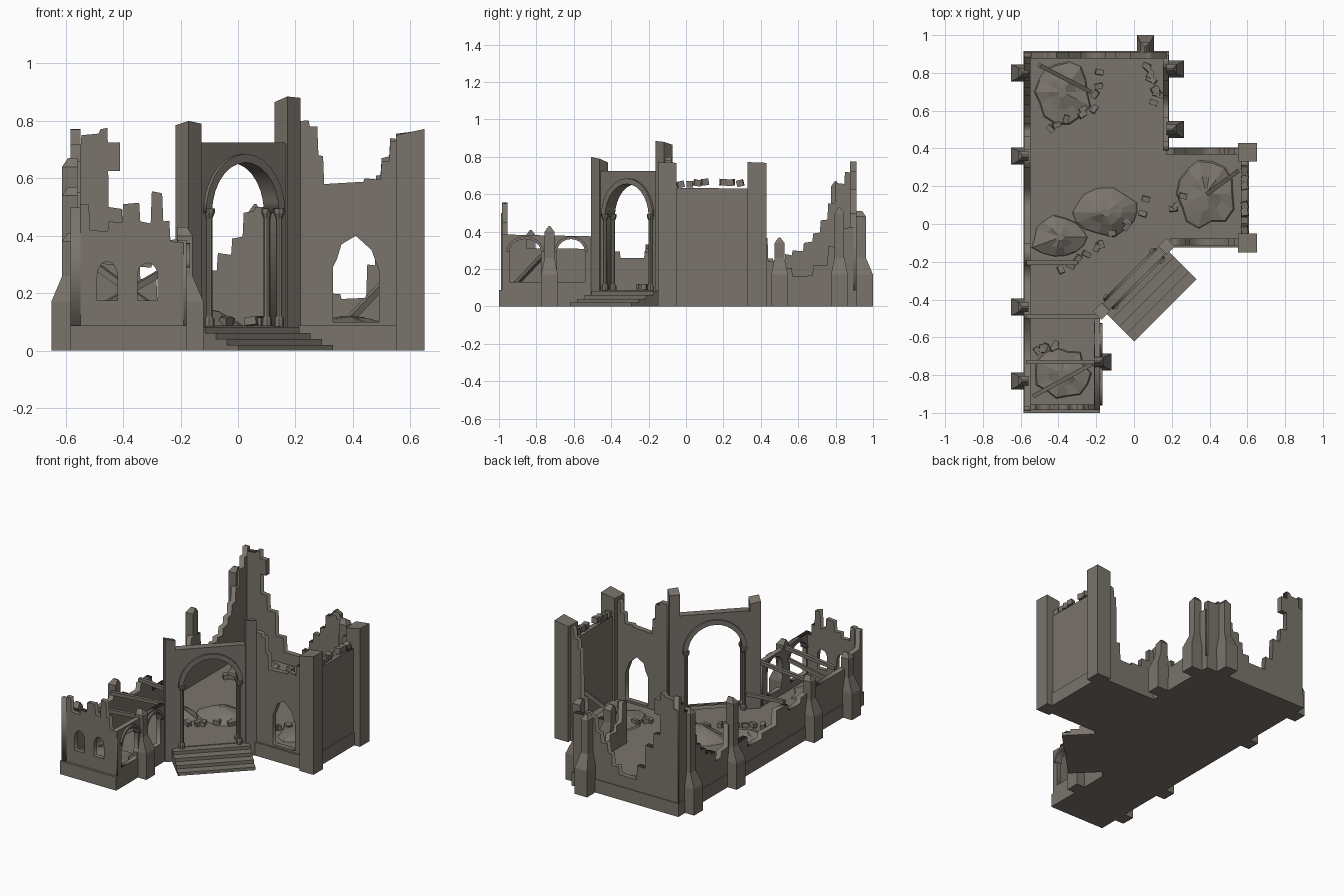
import bpy, bmesh, math, random
from mathutils import Matrix, Vector

if "Cube" in bpy.data.objects:
    bpy.data.objects.remove(bpy.data.objects["Cube"])

random.seed(4)
stone = bpy.data.materials.new("weathered_stone")
stone.diffuse_color = (0.195, 0.175, 0.148, 1)
stone.use_nodes = True
stone.node_tree.nodes["Principled BSDF"].inputs["Base Color"].default_value = stone.diffuse_color


def add(name, bm):
    bmesh.ops.recalc_face_normals(bm, faces=bm.faces)
    me = bpy.data.meshes.new(name)
    bm.to_mesh(me)
    bm.free()
    me.materials.append(stone)
    ob = bpy.data.objects.new(name, me)
    bpy.context.collection.objects.link(ob)
    return ob


def loft(name, rings, caps=True):
    """Skin between rings of equal point count."""
    bm = bmesh.new()
    vs = [[bm.verts.new(p) for p in r] for r in rings]
    n = len(vs[0])
    for a, b in zip(vs, vs[1:]):
        for i in range(n):
            bm.faces.new((a[i], a[(i + 1) % n], b[(i + 1) % n], b[i]))
    if caps:
        bm.faces.new(vs[0])
        bm.faces.new(vs[-1])
    return add(name, bm)


def box(name, loc, size, rot=(0, 0, 0)):
    bm = bmesh.new()
    bmesh.ops.create_cube(bm, size=1)
    m = Matrix.Translation(loc)
    for a, ax in zip(rot, 'XYZ'):
        m = m @ Matrix.Rotation(a, 4, ax)
    bm.transform(m @ Matrix.Diagonal((*size, 1)))
    return add(name, bm)


def slab(name, origin, d, loops, thick):
    """Upright panel: outlines in (distance along d, z), inner loops are holes."""
    cu = bpy.data.curves.new(name, 'CURVE')
    cu.dimensions = '2D'
    cu.fill_mode = 'BOTH'
    cu.extrude = thick / 2
    for lp in loops:
        sp = cu.splines.new('POLY')
        sp.points.add(len(lp) - 1)
        for p, (s, z) in zip(sp.points, lp):
            p.co = (s, z, 0, 1)
        sp.use_cyclic_u = True
    tmp = bpy.data.objects.new(name + "_outline", cu)
    bpy.context.collection.objects.link(tmp)
    bpy.context.view_layer.update()
    me = bpy.data.meshes.new_from_object(tmp.evaluated_get(bpy.context.evaluated_depsgraph_get()))
    bpy.data.objects.remove(tmp)
    dx, dy = d
    bm = bmesh.new()
    bm.from_mesh(me)
    bm.transform(Matrix(((dx, 0, dy, origin[0]), (dy, 0, -dx, origin[1]), (0, 1, 0, 0), (0, 0, 0, 1))))
    bmesh.ops.remove_doubles(bm, verts=bm.verts, dist=0.0005)
    return add(name, bm)


def arc(c, hw, spring, rise, n=14):
    return [(c + hw * math.cos(math.pi * i / n), spring + rise * math.sin(math.pi * i / n)) for i in range(n + 1)]


def opening(c, hw, z0, spring, apex):
    return [(c - hw, z0), (c + hw, z0)] + arc(c, hw, spring, apex - spring)


def ring(c, hw, spring, rise, t):
    return arc(c, hw, spring, rise) + arc(c, hw + t, spring, rise + t)[::-1]


def ruin(steps, end, z0=0.06):
    """Broken stepped wall outline: each (s, z) holds its height to the next s."""
    pts = []
    for i, (s, z) in enumerate(steps):
        e = steps[i + 1][0] if i + 1 < len(steps) else end
        pts += [(s, z), (e - 0.004, z + random.uniform(-.008, .008))]
    return [(steps[0][0], z0)] + pts + [(end - 0.004, z0)]


X, Y = (1, 0), (0, 1)
r = math.sqrt(0.5)
T = (r, r)          # along the diagonal gate
G = (0, -0.29)      # gate centre


def gate(t, o, z):
    return (G[0] + r * t + r * o, G[1] + r * t - r * o, z)


# plinth and floor
plan = [(-.585, -1), (-.18, -1), (-.18, -.5), (.19, -.125), (.61, -.125), (.61, .405), (.185, .405), (.185, .915), (-.585, .915)]
loft("plinth", [[(x, y, z) for x, y in plan] for z in (0, .087)])

# ruined walls
slab("west_wall", (-.565, 0), Y, [ruin([(-.99, .5), (-.96, .38), (-.85, .31), (-.5, .33), (-.44, .3), (-.35, .26),
     (-.22, .3), (-.1, .21), (.05, .18), (.2, .25), (.3, .4), (.4, .26), (.47, .22), (.53, .28), (.57, .3), (.63, .34),
     (.68, .39), (.72, .46), (.76, .55), (.8, .66), (.85, .72), (.88, .77)], .91)], .035)
slab("north_wall", (0, .893), X, [ruin([(-.58, .69), (-.545, .75), (-.48, .77), (-.45, .5), (-.4, .4), (-.34, .25),
     (-.28, .16), (-.15, .21), (-.1, .28), (-.07, .34), (-.02, .39), (.02, .48), (.06, .5), (.1, .48)], .18)], .035)
box("broken_arch_stub", (-.435, .893, .675), (.05, .035, .1))
slab("nave_east_wall", (.168, 0), Y, [ruin([(.39, .36), (.44, .24), (.5, .2), (.57, .16), (.68, .22), (.76, .32), (.82, .42)], .9)], .03)
slab("annex_front_wall", (0, -.97), X, [ruin([(-.55, .51), (-.515, .42), (-.45, .45), (-.4, .51), (-.34, .45), (-.3, .555),
     (-.26, .45), (-.235, .38)], -.185), opening(-.455, .035, .175, .26, .31), opening(-.315, .035, .175, .26, .305)], .03)
slab("annex_east_wall", (-.195, 0), Y, [[(-.985, .06), (-.49, .06), (-.49, .375), (-.985, .385)],
     opening(-.86, .085, .13, .29, .36), opening(-.615, .075, .13, .29, .36)], .03)
for c, h in ((-.86, .085), (-.615, .075)):
    slab("annex_arch_trim", (-.19, 0), Y, [ring(c, h, .29, .07, .015)], .045)
slab("porch_wall", (0, -.095), X, [ruin([(.19, .8), (.25, .78), (.28, .68), (.3, .58), (.44, .6), (.5, .66), (.53, .73)], .58),
     [(.33, .1), (.49, .1), (.49, .28), (.465, .35), (.41, .4), (.36, .37), (.345, .32), (.33, .29)]], .035)
slab("wing_east_wall", (.585, 0), Y, [[(-.1, .06), (.38, .06), (.38, .63), (-.1, .635)]], .035)
slab("wing_north_wall", (0, .385), X, [ruin([(.17, .34), (.22, .26), (.28, .2), (.36, .18), (.45, .3), (.48, .61), (.5, .67), (.53, .74)], .58)], .035)

# gate arch between the two diagonal piers
slab("gate_arch_wall", G, T, [[(-.22, .06), (-.18, .06)] + arc(0, .18, .48, .18)[::-1] + [(.18, .06), (.22, .06), (.22, .715), (.2, .725), (-.2, .725), (-.22, .715)]], .05)
slab("gate_arch_trim", G, T, [ring(0, .165, .48, .175, .03)], .075)
for s in (-1, 1):
    for o in (-.03, .03):
        def disc(rad, z):
            return [gate(s * .172 + rad * math.cos(a * math.pi / 4), o + rad * math.sin(a * math.pi / 4), z) for a in range(8)]
        loft("gate_column", [disc(q, z) for q, z in ((.018, .085), (.018, .11), (.011, .12), (.011, .46), (.02, .48), (.02, .495))])


# piers with sloping broken tops
def pier(name, corners, tops):
    loft(name, [[(x, y, 0) for x, y in corners], [(x, y, z) for (x, y), z in zip(corners, tops)]])


for t, tops in ((-.243, (.785, .8, .79, .77)), (.243, (.865, .885, .88, .865))):
    pier("gate_pier", [gate(t + a, b, 0)[:2] for a, b in ((-.032, -.032), (-.032, .032), (.032, .032), (.032, -.032))], tops)
for y in (-.1, .38):
    pier("wing_corner_pier", [(.55, y - .05), (.65, y - .05), (.65, y + .05), (.55, y + .05)], (.75, .772, .768, .755))

# bottle shaped buttresses
for x, y, dx, dy, h in ((-.57, .8, -1, 0, .64), (-.57, .36, -1, 0, .54), (-.57, -.44, -1, 0, .38), (-.57, -.83, -1, 0, .38),
                        (-.2, -.73, 1, 0, .4), (.185, .82, 1, 0, .5), (.185, .5, 1, 0, .34), (.06, .92, 0, 1, .48)):
    rings = []
    for z, d, w in ((0, .08, .045), (.17, .08, .045), (.26, .042, .026), (h, .042, .026), (h + .03, .022, .004)):
        rings.append([(x + dx * q + dy * p, y + dy * q + dx * p, z) for q, p in ((-.012, -w), (d, -w), (d, w), (-.012, w))])
    loft("buttress", rings)

# entrance steps
for i in range(4):
    a, b, z = -.01, .07 + .055 * i, .083 - .021 * i
    loft("entrance_step", [[gate(t, o, h) for t, o in ((-.233, a), (.233, a), (.233, b), (-.233, b))] for h in (0, z)])


# earth mounds on the floor
def mound(cx, cy, rx, ry, h):
    n = 14
    jit = [random.uniform(.85, 1.1) for _ in range(n)]
    rings = []
    for k, z in ((1, .08), (.92, .095), (.5, .09 + h * .6), (.15, .09 + h)):
        rings.append([(cx + rx * k * jit[i] * math.cos(i * math.tau / n), cy + ry * k * jit[i] * math.sin(i * math.tau / n),
                       z + (random.uniform(-.012, .012) if k == .5 else 0)) for i in range(n)])
    loft("earth_mound", rings)


for m in ((-.38, .7, .16, .17, .03), (-.39, -.07, .16, .12, .05), (-.15, .06, .2, .13, .06), (.38, .16, .16, .18, .03), (-.38, -.79, .15, .14, .025)):
    mound(*m)


# fallen and hanging timbers
def beam(a, b, w=.022):
    a, b = Vector(a), Vector(b)
    d = b - a
    bm = bmesh.new()
    bmesh.ops.create_cube(bm, size=1)
    bm.transform(Matrix.Translation((a + b) / 2) @ d.to_track_quat('Z', 'Y').to_matrix().to_4x4() @ Matrix.Diagonal((w, w, d.length, 1)))
    add("timber_beam", bm)


for a, b in (((-.57, -.49, .34), (-.18, -.49, .37)), ((-.57, -.73, .34), (-.18, -.73, .38)), ((-.57, -.205, .32), (-.3, -.205, .3)),
             ((-.53, -.91, .12), (-.22, -.74, .3)), ((-.5, .84, .3), (-.23, .7, .1)), ((.39, .16, .11), (.55, .28, .28))):
    beam(a, b)

# scattered rubble blocks, following broken lines on the floor
for path, n in (([(-.46, .52), (-.3, .56), (-.22, .63), (-.17, .79)], 9), ([(.06, .83), (.1, .76), (.12, .64)], 9),
                ([(-.4, -.26), (-.22, -.14), (-.08, -.05), (.08, .12)], 11), ([(.22, .08), (.24, .14)], 3), ([(-.53, -.68), (-.45, -.64), (-.4, -.67)], 5)):
    for i in range(n):
        f = i / (n - 1) * (len(path) - 1)
        k = min(int(f), len(path) - 2)
        p = Vector(path[k]).lerp(Vector(path[k + 1]), f - k)
        box("rubble_block", (p.x + random.uniform(-.025, .025), p.y + random.uniform(-.02, .02), .103),
            (.042, .028, .028), (random.uniform(-.2, .2), random.uniform(-.2, .2), random.uniform(0, 3)))
for y in (-.03, .02, .06, .1, .2, .24, .29):
    box("wall_top_block", (.585, y, .65 + random.uniform(0, .015)), (.035, .036, .035), (random.uniform(-.3, .3), 0, random.uniform(-.3, .3)))
